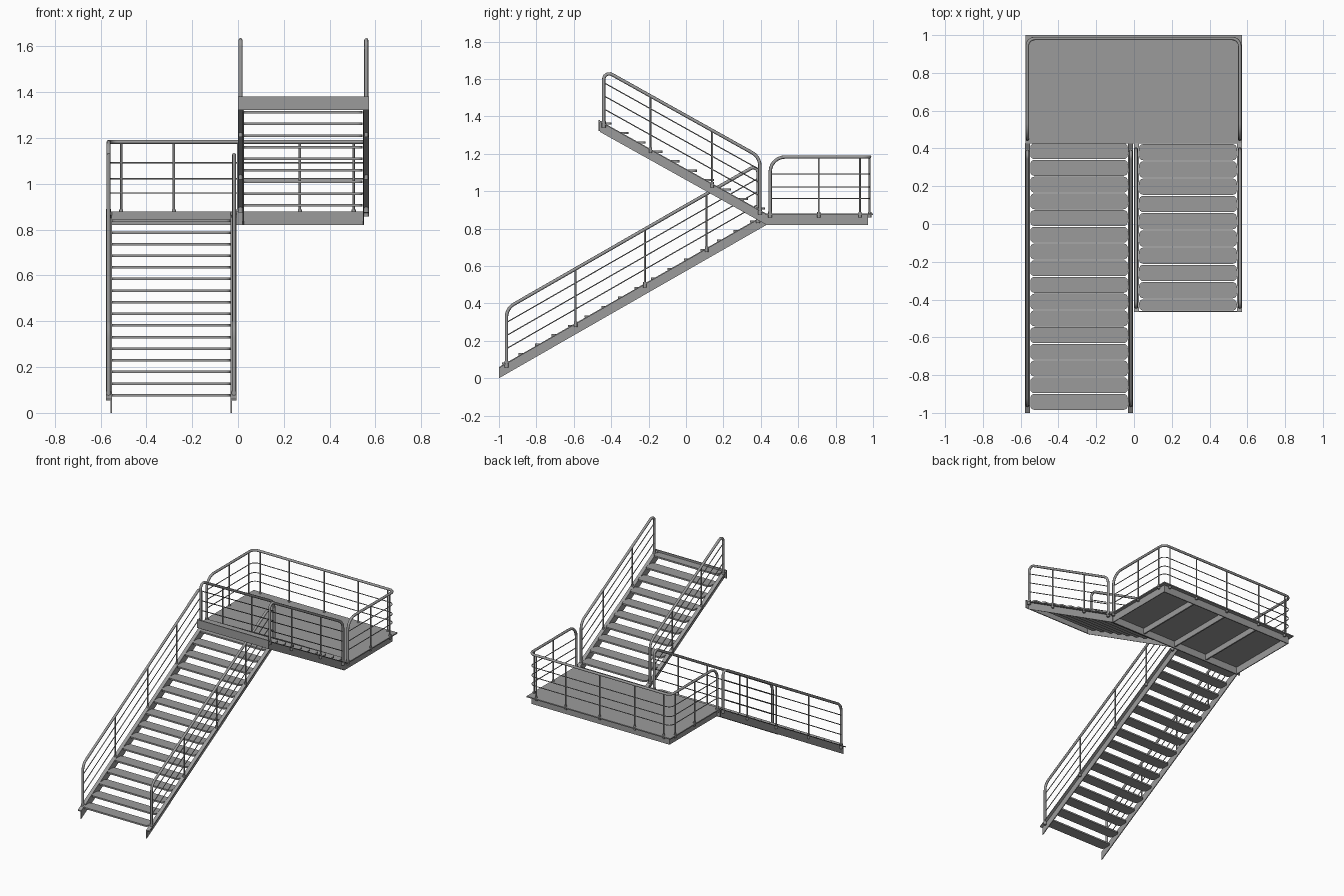
import bpy, bmesh, math
from mathutils import Vector

if "Cube" in bpy.data.objects:
    bpy.data.objects.remove(bpy.data.objects["Cube"])

# Dark grey painted steel
STEEL = bpy.data.materials.new("dark_steel")
STEEL.diffuse_color = (0.33, 0.33, 0.33, 1)
STEEL.use_nodes = True
STEEL.node_tree.nodes["Principled BSDF"].inputs["Base Color"].default_value = STEEL.diffuse_color


def add(name, me):
    me.materials.clear()
    me.materials.append(STEEL)
    ob = bpy.data.objects.new(name, me)
    bpy.context.collection.objects.link(ob)
    return ob


def finish(name, bm):
    bmesh.ops.recalc_face_normals(bm, faces=bm.faces)
    me = bpy.data.meshes.new(name)
    bm.to_mesh(me)
    bm.free()
    return add(name, me)


def box(name, x0, x1, y0, y1, z0, z1, slope=0.0):
    """Box whose top and bottom may be sheared upward along y."""
    bm = bmesh.new()
    bmesh.ops.create_cube(bm, size=1)
    for v in bm.verts:
        x, y, z = v.co
        ny = y0 if y < 0 else y1
        v.co = (x0 if x < 0 else x1, ny, (z0 if z < 0 else z1) + slope * (ny - y0))
    return finish(name, bm)


def tread(name, x0, x1, y0, y1, z, t=0.011, r=0.022):
    """Flat plate with rounded corners."""
    bm = bmesh.new()
    pts = []
    for cx, cy, a0 in ((x1 - r, y1 - r, 0), (x0 + r, y1 - r, 90),
                       (x0 + r, y0 + r, 180), (x1 - r, y0 + r, 270)):
        for k in range(5):
            a = math.radians(a0 + k * 22.5)
            pts.append((cx + r * math.cos(a), cy + r * math.sin(a), z - t))
    f = bm.faces.new([bm.verts.new(p) for p in pts])
    ext = bmesh.ops.extrude_face_region(bm, geom=[f])
    for v in ext["geom"]:
        if isinstance(v, bmesh.types.BMVert):
            v.co.z += t
    bm.faces.ensure_lookup_table()
    if f.is_valid and len(bm.faces) == len(pts) + 1:
        bm.faces.new(f.verts)
    return finish(name, bm)


def tube(name, pts, radius, fillets=None):
    """Round bar along a polyline, inner corners filleted."""
    pts = [Vector(p) for p in pts]
    path = [pts[0]]
    for i in range(1, len(pts) - 1):
        r, p = fillets[i - 1], pts[i]
        a, b = (pts[i - 1] - p).normalized(), (pts[i + 1] - p).normalized()
        half = a.angle(b) / 2
        d = r / math.tan(half)
        c = p + (a + b).normalized() * (r / math.sin(half))
        s, e = (p + a * d - c).normalized(), (p + b * d - c).normalized()
        path += [c + s.slerp(e, k / 6) * r for k in range(7)]
    path.append(pts[-1])
    cu = bpy.data.curves.new(name, 'CURVE')
    cu.dimensions = '3D'
    cu.bevel_depth = radius
    cu.bevel_resolution = 2
    cu.use_fill_caps = True
    sp = cu.splines.new('POLY')
    sp.points.add(len(path) - 1)
    for q, p in zip(sp.points, path):
        q.co = (*p, 1)
    tmp = bpy.data.objects.new(name + "_curve", cu)
    bpy.context.collection.objects.link(tmp)
    bpy.context.view_layer.update()
    me = bpy.data.meshes.new_from_object(tmp.evaluated_get(bpy.context.evaluated_depsgraph_get()))
    bpy.data.objects.remove(tmp)
    ob = add(name, me)
    bpy.context.view_layer.objects.active = ob
    ob.select_set(True)
    bpy.ops.object.shade_smooth_by_angle(angle=math.radians(50))
    ob.select_set(False)
    return ob


RAIL, POST, BAR, FOOT = 0.009, 0.005, 0.003, 0.009


def post(name, x, y, base, top):
    tube(name, [(x, y, base - 0.02), (x, y, top)], POST)
    tube(name + "_foot", [(x, y, base - 0.022), (x, y, base + 0.008)], FOOT)


def stair_rail(name, x, ya, yb, zf, h, ra, rb, post_ys):
    """Handrail from ya to yb above stringer-top line zf(y)."""
    za, zb = zf(ya), zf(yb)
    tube(name + "_handrail", [(x, ya, za - 0.025), (x, ya, za + h), (x, yb, zb + h),
                              (x, yb, zb - 0.02)], RAIL, [ra, rb])
    for y in (ya, yb):
        tube(name + "_end_foot", [(x, y, zf(y) - 0.025), (x, y, zf(y) + 0.01)], 0.011)
    for d in (0.075, 0.145, 0.215):
        tube(name + "_bar", [(x, ya, za + d), (x, yb, zb + d)], BAR)
    for y in post_ys:
        post(name + "_post", x, y, zf(y), zf(y) + h)


# Lower flight: stringers with outward flange, rails, treads
SL = 0.573
lower = lambda y: 0.06 + SL * (y + 1)
for nm, web, side in (("lower_left", -0.55, -1), ("lower_right", -0.032, 1)):
    xs = sorted((web, web + side * 0.006))
    box(nm + "_stringer", *xs, -1, 0.43, 0, 0.06, SL)
    xf = sorted((web, web + side * 0.026))
    box(nm + "_flange", *xf, -1, 0.43, 0.053, 0.06, SL)
    stair_rail(nm, web + side * 0.015, -0.96, 0.385, lower, 0.29, 0.08, 0.025,
               (-0.59, -0.22, 0.11))
for i in range(16):
    y = -0.942 + i * 0.0885
    tread("lower_tread", -0.549, -0.033, y - 0.042, y + 0.042, 0.083 + i * 0.0507)

# Upper flight, rising toward the front
SU = -0.558
upper = lambda y: 0.88 + SU * (y - 0.43)
for nm, web, side in (("upper_left", 0.026, -1), ("upper_right", 0.545, 1)):
    xs = sorted((web, web + side * 0.006))
    z0 = upper(-0.46)
    box(nm + "_stringer", *xs, -0.46, 0.43, z0 - 0.06, z0, SU)
    xf = sorted((web, web + side * 0.026))
    box(nm + "_flange", *xf, -0.46, 0.43, z0 - 0.007, z0, SU)
    stair_rail(nm, web + side * 0.015, -0.44, 0.395, upper, 0.283, 0.03, 0.08,
               (-0.19, 0.14))
for i in range(10):
    y = 0.38 - i * 0.0913
    y0 = max(y - 0.043, -0.458)
    tread("upper_tread", 0.027, 0.544, y0, y + 0.043, 0.912 + i * 0.0507)
box("upper_end_plate", 0.0, 0.571, -0.467, -0.46, 1.322, 1.381)

# Landing: deck plate, inset frame and joists
box("landing_deck", -0.575, 0.571, 0.43, 1.0, 0.872, 0.88)
box("landing_front_beam", -0.575, 0.549, 0.425, 0.433, 0.82, 0.88)
box("landing_back_beam", -0.551, 0.549, 0.967, 0.974, 0.82, 0.873)
for nm, x in (("left", -0.551), ("right", 0.543)):
    box("landing_" + nm + "_beam", x, x + 0.006, 0.43, 0.97, 0.82, 0.873)
for x in (-0.277, 0.0, 0.272):
    box("landing_joist", x - 0.005, x + 0.005, 0.433, 0.967, 0.83, 0.873)

# Landing guard rail wrapping three sides
XL, XR, YF, YB, ZR = -0.565, 0.56, 0.45, 0.982, 1.183
tube("landing_handrail",
     [(XL, YF, 0.86), (XL, YF, ZR), (XL, YB, ZR), (XR, YB, ZR), (XR, YF, ZR), (XR, YF, 0.86)],
     RAIL, [0.08, 0.04, 0.04, 0.08])
for z in (0.96, 1.022, 1.092):
    tube("landing_bar", [(XL, YF, z), (XL, YB, z), (XR, YB, z), (XR, YF, z)], BAR, [0.04, 0.04])
for x in (XL, XR):
    tube("landing_end_foot", [(x, YF, 0.858), (x, YF, 0.89)], 0.011)
    for y in (0.71, 0.93):
        post("landing_side_post", x, y, 0.88, ZR)
for x in (-0.51, -0.28, 0.0, 0.27, 0.505):
    post("landing_back_post", x, YB, 0.88, ZR)
